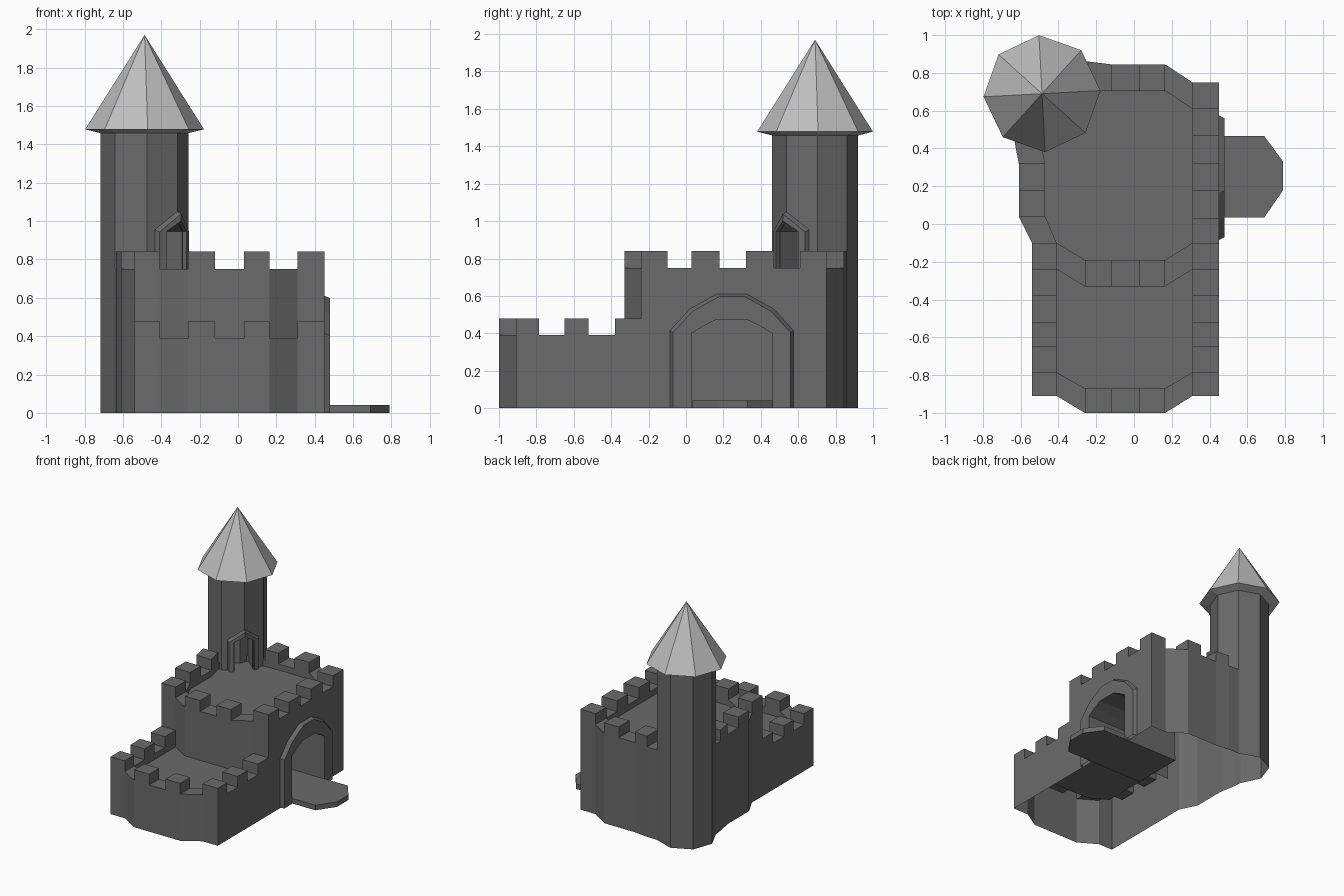
import bpy, bmesh, math
from mathutils import Vector

if "Cube" in bpy.data.objects:
    bpy.data.objects.remove(bpy.data.objects["Cube"])


def material(name, v):
    m = bpy.data.materials.new(name)
    m.diffuse_color = (v, v, v, 1)
    m.use_nodes = True
    m.node_tree.nodes["Principled BSDF"].inputs["Base Color"].default_value = m.diffuse_color
    return m


STONE = material("dark stone grey", 0.145)
ROOF = material("light roof grey", 0.52)


def face(bm, pts):
    """Add a face, dropping repeated neighbouring points."""
    out = []
    for p in map(Vector, pts):
        if all((p - q).length > 1e-5 for q in out):
            out.append(p)
    if len(out) > 2:
        bm.faces.new([bm.verts.new(p) for p in out])


def finish(bm, name, mat):
    bmesh.ops.remove_doubles(bm, verts=bm.verts, dist=1e-4)
    bmesh.ops.recalc_face_normals(bm, faces=bm.faces)
    me = bpy.data.meshes.new(name)
    bm.to_mesh(me)
    bm.free()
    me.materials.append(mat)
    ob = bpy.data.objects.new(name, me)
    bpy.context.collection.objects.link(ob)
    return ob


def battlement(bm, stations, floor, low, high, base):
    """Hollow wall shell: stations are (outer xy, inner xy, merlon flag of next segment)."""
    prev = None
    for (o0, i0, up), (o1, i1, _) in zip(stations, stations[1:]):
        top, b = (high if up else low), base(o0, o1)
        if top > b:
            face(bm, [(*o0, b), (*o1, b), (*o1, top), (*o0, top)])
        face(bm, [(*o0, top), (*o1, top), (*i1, top), (*i0, top)])
        if i0 != i1:
            face(bm, [(*i0, floor), (*i1, floor), (*i1, top), (*i0, top)])
        if prev is not None and prev != up:
            face(bm, [(*o0, low), (*i0, low), (*i0, high), (*o0, high)])
        prev = up


def arch(wall, frame, v, radial, sides, z0, top, opening, outer, depth, deep):
    """Wall panel with an arched recess of depth 'deep', plus a raised frame around it."""
    for d, width in sides:
        normal = (radial - d * radial.dot(d)).normalized()

        def p(c, o):
            if o <= 0:
                shift = radial * o
            else:
                shift = normal * o if c[0] else radial * (o / normal.dot(radial))
            q = v + shift + d * c[0]
            return (q.x, q.y, z0 + c[1])

        face(wall, [p(c, 0) for c in [(width, 0), (width, top), (0, top)] + opening[::-1]])
        face(frame, [p(c, -deep) for c in opening + [(0, 0)]])
        front = [(max(0, u - 0.015) if u else 0, max(0, h - 0.012) if h else 0) for u, h in outer]
        for k in range(len(outer) - 1):
            j = k + 1
            face(frame, [p(opening[k], depth), p(opening[j], depth), p(front[j], depth), p(front[k], depth)])
            face(frame, [p(front[k], depth), p(front[j], depth), p(outer[j], 0), p(outer[k], 0)])
            face(frame, [p(opening[k], depth), p(opening[j], depth), p(opening[j], -deep), p(opening[k], -deep)])


F1, F2, L1, L2, H1, H2 = 0.34, 0.70, 0.39, 0.75, 0.48, 0.84
C = Vector((-0.487, 0.69))
R = 0.23


def ring_point(k, r=R):
    a = math.radians(3 + 45 * k)
    return C + Vector((math.cos(a), math.sin(a))) * r


# lower terrace with its battlements
right = [((.45, y), (.31, y), m) for y, m in ((-.24, 1), (-.38, 0), (-.52, 1), (-.65, 0), (-.785, 1))]
left = [((-.54, y), (-.41, y), m) for y, m in ((-.785, 0), (-.65, 1), (-.52, 0), (-.38, 1), (-.24, 1))]
front = [((.45, -.91), (.31, -.785), 1), ((.31, -.91), (.31, -.785), 0)]
front += [((x, -1), (x, -.87), m) for x, m in ((.165, 1), (.03, 0), (-.12, 1), (-.26, 0))]
front += [((-.41, -.91), (-.41, -.785), 1), ((-.54, -.91), (-.41, -.785), 1)]
lower = right + front + left
bm = bmesh.new()
battlement(bm, lower, F1, L1, H1, lambda a, b: 0)
face(bm, [(*s[1], F1) for s in lower] + [(-.26, -.33, F1), (.165, -.33, F1)])
finish(bm, "lower_terrace", STONE)

# upper keep with its battlements, running from the tower round to the tower
upper = [(tuple(ring_point(1)), tuple(C), 0), ((-.24, .86), (-.24, .70), 1)]
upper += [((x, .845), (x, .705), m) for x, m in ((-.12, 0), (.03, 1), (.165, 0))]
upper += [((.31, .75), (.31, .61), 1), ((.45, .75), (.31, .61), 1)]
upper += [((.45, y), (.31, y), m) for y, m in ((.61, 0), (.47, 1), (.32, 0), (.18, 1), (.03, 0), (-.10, 1))]
upper += [((.45, -.24), (.31, -.10), 1), ((.31, -.24), (.31, -.10), 0)]
upper += [((x, -.33), (x, -.19), m) for x, m in ((.165, 1), (.03, 0), (-.12, 1), (-.26, 0))]
upper += [((-.41, -.24), (-.41, -.10), 1), ((-.54, -.24), (-.41, -.10), 1), ((-.54, -.10), (-.41, -.10), 0)]
upper += [((-.61, .04), (-.47, .04), 1), ((-.61, .18), (-.47, .18), 0), ((-.61, .32), (-.47, .32), 1)]
upper += [((-.635, .45), (-.50, .45), 0), (tuple(ring_point(5)), tuple(C), 0)]


def upper_base(a, b):
    if max(a[1], b[1]) < -.2:
        return F1
    if min(a[0], b[0]) > .44 and min(a[1], b[1]) > -.11 and max(a[1], b[1]) < .62:
        return L2
    return 0


bm = bmesh.new()
battlement(bm, upper, F2, L2, H2, upper_base)
face(bm, [(*s[1], F2) for s in upper])

# gate passage and frame in the right wall
frame = bmesh.new()
arch(bm, frame, Vector((.45, .245)), Vector((1, 0)),
     [(Vector((0, 1)), .365), (Vector((0, -1)), .345)], 0, L2,
     [(.215, 0), (.215, .40), (.15, .44), (.08, .475), (0, .475)],
     [(.33, 0), (.33, .415), (.225, .53), (.08, .61), (0, .61)], .03, .48)
finish(bm, "upper_keep", STONE)
finish(frame, "gate_passage", STONE)

# octagonal tower, its doorway folded over one corner
bm, frame = bmesh.new(), bmesh.new()
for k in range(6):
    a, b = ring_point(k), ring_point(k + 1)
    z = F2 if k in (0, 5) else 0
    face(bm, [(*a, z), (*b, z), (*b, 1.46), (*a, 1.46)])
corner = ring_point(7)
edges = [ring_point(6) - corner, ring_point(8) - corner]
arch(bm, frame, corner, (corner - C).normalized(),
     [(e.normalized(), e.length) for e in edges], F2, 1.46 - F2,
     [(.075, 0), (.075, .245), (0, .30)], [(.13, 0), (.13, .255), (0, .35)], .025, .15)
finish(bm, "tower", STONE)
finish(frame, "tower_doorway", STONE)

# pointed roof with a sloping underside
bm = bmesh.new()
for k in range(8):
    a, b = ring_point(k, .31), ring_point(k + 1, .31)
    c, d = ring_point(k), ring_point(k + 1)
    face(bm, [(*a, 1.478), (*b, 1.478), (*C, 1.97)])
    face(bm, [(*a, 1.478), (*b, 1.478), (*d, 1.458), (*c, 1.458)])
finish(bm, "tower_roof", ROOF)

# drawbridge reaching through the gate
bm = bmesh.new()
face(bm, [(x, y, 0) for x, y in ((-.03, .035), (.69, .035), (.79, .18), (.79, .33), (.69, .465), (-.03, .465))])
ext = bmesh.ops.extrude_face_region(bm, geom=bm.faces[:])
bmesh.ops.translate(bm, vec=(0, 0, .042), verts=[g for g in ext["geom"] if isinstance(g, bmesh.types.BMVert)])
finish(bm, "drawbridge", STONE)
